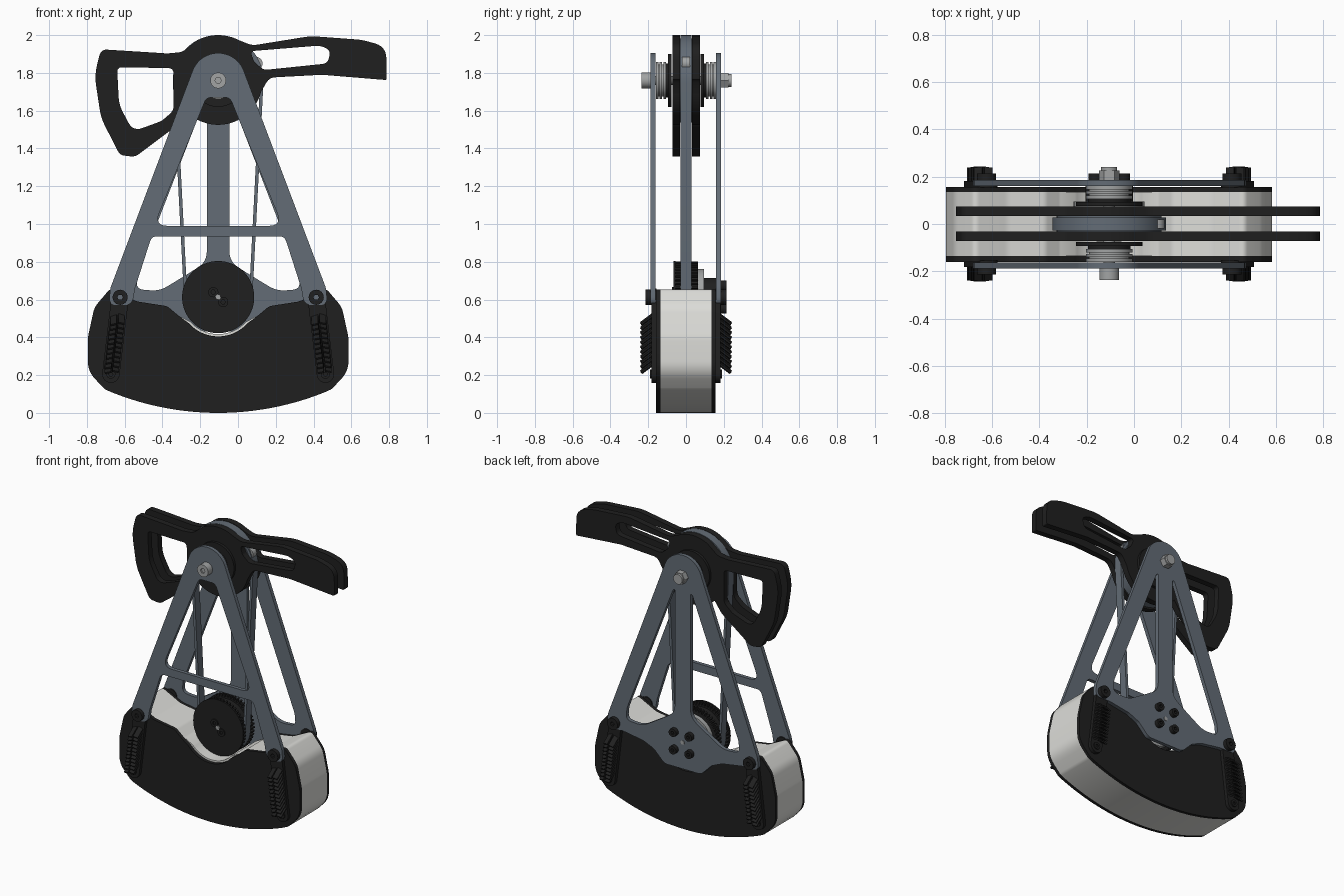
import bpy, bmesh, math
from mathutils import Vector, Matrix

if "Cube" in bpy.data.objects:
    bpy.data.objects.remove(bpy.data.objects["Cube"])

CX = -0.105            # the machine's own centre line
TOP, LOW = 1.76, 0.613  # heights of the main pivot and the drive wheel


def material(name, col):
    m = bpy.data.materials.new(name)
    m.diffuse_color = (*col, 1)
    m.use_nodes = True
    m.node_tree.nodes["Principled BSDF"].inputs["Base Color"].default_value = m.diffuse_color
    return m


BLACK = material("black plastic", (0.014, 0.014, 0.014))
STEEL = material("blue grey steel", (0.125, 0.15, 0.18))
WHITE = material("off white", (0.72, 0.72, 0.69))
METAL = material("light metal", (0.36, 0.37, 0.37))


def add_mesh(name, bm, mat):
    bmesh.ops.recalc_face_normals(bm, faces=bm.faces)
    me = bpy.data.meshes.new(name)
    bm.to_mesh(me)
    bm.free()
    me.materials.clear()
    me.materials.append(mat)
    ob = bpy.data.objects.new(name, me)
    bpy.context.collection.objects.link(ob)
    return ob


def arc(x, z, r, a0, a1, n=24):
    return [(x + r * math.cos(math.radians(a0 + (a1 - a0) * i / n)),
             z + r * math.sin(math.radians(a0 + (a1 - a0) * i / n))) for i in range(n + 1)]


def circle(x, z, r, n=48):
    return arc(x, z, r, 0, 360, n)[:-1]


def rounded(pts):
    """Round every corner given as (x, z, radius)."""
    out = []
    for i, p in enumerate(pts):
        v = Vector(p[:2])
        if len(p) < 3:
            out.append(tuple(v))
            continue
        a, b = Vector(pts[i - 1][:2]) - v, Vector(pts[(i + 1) % len(pts)][:2]) - v
        t = p[2] / math.tan(max(a.angle(b), 0.1) / 2)
        t = min(t, a.length * 0.48, b.length * 0.48)
        s, e = v + a.normalized() * t, v + b.normalized() * t
        for k in range(7):
            u = k / 6
            out.append(tuple(s * (1 - u) ** 2 + v * 2 * u * (1 - u) + e * u * u))
    return out


def mirrored(half):
    """Half outline from the top centre down the right side, plus its mirror."""
    return half + [(-p[0], *p[1:]) for p in reversed(half) if abs(p[0]) > 1e-6]


def plate(name, loops, y0, y1, mat):
    """Flat outline with holes, made thick from y0 to y1."""
    cu = bpy.data.curves.new(name, 'CURVE')
    cu.dimensions, cu.fill_mode, cu.extrude = '2D', 'BOTH', abs(y1 - y0) / 2
    for loop in loops:
        sp = cu.splines.new('POLY')
        sp.points.add(len(loop) - 1)
        for p, c in zip(sp.points, loop):
            p.co = (c[0], c[1], 0, 1)
        sp.use_cyclic_u = True
    tmp = bpy.data.objects.new(name + "_outline", cu)
    bpy.context.collection.objects.link(tmp)
    dg = bpy.context.evaluated_depsgraph_get()
    me = bpy.data.meshes.new_from_object(tmp.evaluated_get(dg))
    bm = bmesh.new()
    bm.from_mesh(me)
    bpy.data.objects.remove(tmp)
    bpy.data.curves.remove(cu)
    bpy.data.meshes.remove(me)
    bmesh.ops.transform(bm, verts=bm.verts, matrix=Matrix.Translation((CX, (y0 + y1) / 2, 0))
                        @ Matrix.Rotation(math.pi / 2, 4, 'X'))
    bmesh.ops.remove_doubles(bm, verts=bm.verts, dist=1e-5)
    return add_mesh(name, bm, mat)


# Base: white core between two black cheeks, with a round dip for the drive wheel
def base_outline(r):
    half = arc(0, LOW, r, 270, 318, 12) + [
        (0.21, 0.515, 0.05), (0.27, 0.565, 0.05), (0.43, 0.59, 0.1), (0.57, 0.66, 0.03),
        (0.655, 0.56, 0.12), (0.69, 0.40, 0.2), (0.69, 0.22, 0.14), (0.60, 0.125, 0.06)]
    rad = (0.556 ** 2 + 0.106 ** 2) / (2 * 0.106)
    half += [(0.556 * k / 12, rad - math.sqrt(rad ** 2 - (0.556 * k / 12) ** 2))
             for k in range(12, -1, -1)]
    return rounded(mirrored(half))


plate("base_core", [base_outline(0.196)], -0.136, 0.136, WHITE)
plate("base_cheek_front", [base_outline(0.208)], -0.16, -0.136, BLACK)
plate("base_cheek_back", [base_outline(0.208)], 0.136, 0.157, BLACK)

# A-shaped frames: open front frame, back frame with mast and motor mount
crown = arc(0, TOP, 0.145, 90, 20.6, 12)
leg = [(0.571, 0.66, 0.1), (0.58, 0.57, 0.05), (0.455, 0.57, 0.05)]
front = crown + leg + [(0.44, 0.66, 0.1), (0.352, 0.935, 0.04)]
window = [(0.062, 1.67, 0.04), (0.34, 0.99, 0.05)]
plate("front_frame", [rounded(mirrored(front)), rounded(mirrored(window))],
      -0.188, -0.162, STEEL)
back = crown + leg + [(0.30, 0.545, 0.1), (0.22, 0.51, 0.05), (0.14, 0.43, 0.06)]
gap = [(0.06, 1.655, 0.01), (0.075, 1.645, 0.02), (0.425, 0.74, 0.1), (0.435, 0.655, 0.04),
       (0.31, 0.645, 0.15), (0.17, 0.73, 0.06), (0.06, 0.80, 0.1)]
plate("back_frame", [rounded(mirrored(back)), rounded(gap),
                     rounded([(-p[0], *p[1:]) for p in gap])], 0.16, 0.186, STEEL)

# Twin lever plates: ring grip on the left, slotted arm on the right
lever = arc(0, TOP, 0.24, 62, 118) + [
    (-0.19, 1.91, 0.08), (-0.27, 1.903), (-0.62, 1.925, 0.04), (-0.655, 1.79, 0.3),
    (-0.62, 1.56, 0.3), (-0.52, 1.365, 0.04), (-0.44, 1.355, 0.06), (-0.22, 1.52, 0.1)]
lever += arc(0, TOP, 0.235, 225, 345, 32) + [
    (0.27, 1.775, 0.06), (0.55, 1.79, 0.3), (0.892, 1.762, 0.01), (0.89, 1.94, 0.1),
    (0.76, 1.975, 0.3), (0.49, 1.995, 0.3), (0.18, 1.945, 0.1)]
grip_hole = [(-0.535, 1.83, 0.025), (-0.236, 1.825, 0.03), (-0.236, 1.60, 0.06),
             (-0.30, 1.545, 0.08), (-0.45, 1.49, 0.06), (-0.525, 1.63, 0.2)]
slot = [(0.17, 1.915, 0.02), (0.54, 1.945, 0.1), (0.595, 1.92, 0.04), (0.58, 1.85, 0.04),
        (0.24, 1.815, 0.05), (0.19, 1.86, 0.03)]
for name, y0, y1 in (("lever_front", -0.072, -0.031), ("lever_back", 0.033, 0.075)):
    plate(name, [rounded(lever), rounded(grip_hole), rounded(slot)], y0, y1, BLACK)

# Upper wheel and belt
plate("upper_wheel", [circle(0, TOP, 0.222, 64)], -0.031, 0.033, STEEL)


def belt_loop(r_top, r_low):
    return arc(0, TOP, r_top, -3, 183, 40) + arc(0, LOW, r_low, 183, 357, 40)


plate("belt", [belt_loop(0.24, 0.181), belt_loop(0.222, 0.163)], -0.028, 0.028, STEEL)
plate("belt_clamp", [circle(0.2, 1.85, 0.035, 20)], -0.02, 0.02, METAL)

# Drive wheel: toothed rims, plain cover, motor behind it
teeth = []
for i in range(48):
    for da, r in ((0, 0.189), (0.4, 0.189), (0.5, 0.172), (0.9, 0.172)):
        a = 2 * math.pi * (i + da) / 48
        teeth.append((r * math.cos(a), LOW + r * math.sin(a)))
plate("drive_wheel_cover", [circle(0, LOW, 0.191, 64)], -0.066, -0.056, BLACK)
plate("drive_wheel_rim_front", [teeth], -0.056, -0.03, BLACK)
plate("drive_wheel_core", [circle(0, LOW, 0.163, 64)], -0.03, 0.03, BLACK)
plate("drive_wheel_rim_back", [teeth], 0.03, 0.064, BLACK)
plate("motor_flange", [circle(0, LOW, 0.15)], 0.064, 0.095, METAL)
plate("motor_body", [circle(0, LOW, 0.1)], 0.095, 0.162, BLACK)
plate("drive_shaft", [circle(0, LOW, 0.014, 16)], -0.075, 0.19, METAL)
for s in (-1, 1):
    plate("wheel_screw", [circle(s * 0.026, LOW - s * 0.026, 0.027, 20),
                          circle(s * 0.026, LOW - s * 0.026, 0.012, 6)], -0.074, -0.064, BLACK)
    for t in (-1, 1):
        plate("motor_screw", [circle(s * 0.06, LOW + t * 0.06, 0.028, 20),
                              circle(s * 0.06, LOW + t * 0.06, 0.012, 6)], 0.184, 0.214, BLACK)

# Main axle with stacked washers on each side
plate("axle", [circle(0, TOP, 0.024, 24)], -0.225, 0.225, METAL)
plate("axle_head", [circle(0, TOP, 0.042, 32), circle(0, TOP, 0.017, 6)], -0.236, -0.188, METAL)
plate("axle_nut", [circle(0, TOP, 0.044, 6)], 0.186, 0.226, METAL)
plate("axle_nut_collar", [circle(0, TOP, 0.034, 24)], 0.226, 0.241, METAL)
for s in (-1, 1):
    for y, w, r, m in ((0.076, 0.018, 0.14, BLACK), (0.094, 0.012, 0.09, BLACK),
                       (0.106, 0.014, 0.098, METAL), (0.120, 0.006, 0.085, METAL),
                       (0.126, 0.014, 0.098, METAL), (0.140, 0.006, 0.085, METAL),
                       (0.146, 0.014, 0.098, METAL)):
        plate("pivot_washer", [circle(0, TOP, r)], *sorted((s * y, s * (y + w))), m)

# Four side straps with knobs and slanted fins
for sx in (-1, 1):
    for sy in (-1, 1):
        hi, lo = Vector((sx * 0.519, 0.612)), Vector((sx * 0.568, 0.205))
        ang = math.degrees(math.atan2(hi.y - lo.y, hi.x - lo.x))
        strap = arc(*hi, 0.046, ang + 90, ang - 90, 16) + arc(*lo, 0.046, ang - 90, ang - 270, 16)
        plate("strap", [strap], *sorted((sy * 0.155, sy * 0.182)), BLACK)
        plate("strap_knob", [circle(*hi, 0.04, 24), circle(*hi, 0.015, 6)],
              *sorted((sy * 0.18, sy * 0.214)), BLACK)
        plate("strap_screw", [circle(*lo, 0.024, 20), circle(*lo, 0.011, 6)],
              *sorted((sy * 0.18, sy * 0.19)), BLACK)
        bm = bmesh.new()
        for i in range(11):
            z = 0.50 - 0.0255 * i
            x = hi.x + (lo.x - hi.x) * (hi.y - z) / (hi.y - lo.y)
            for col in (-1, 1):
                bmesh.ops.create_cube(bm, size=1, matrix=Matrix.Translation(
                    (CX + x + col * 0.02, sy * 0.205, z - 0.005 + col * 0.003))
                    @ Matrix.Rotation(-sy * math.radians(37), 4, 'X')
                    @ Matrix.Rotation(col * 0.25, 4, 'Y')
                    @ Matrix.Diagonal((0.034, 0.082, 0.010, 1)))
        add_mesh("strap_fins", bm, BLACK)

# Smooth the curved walls, keep the edges crisp
for ob in bpy.context.scene.objects:
    ob.select_set(True)
    bpy.context.view_layer.objects.active = ob
bpy.ops.object.shade_smooth_by_angle(angle=math.radians(30))
